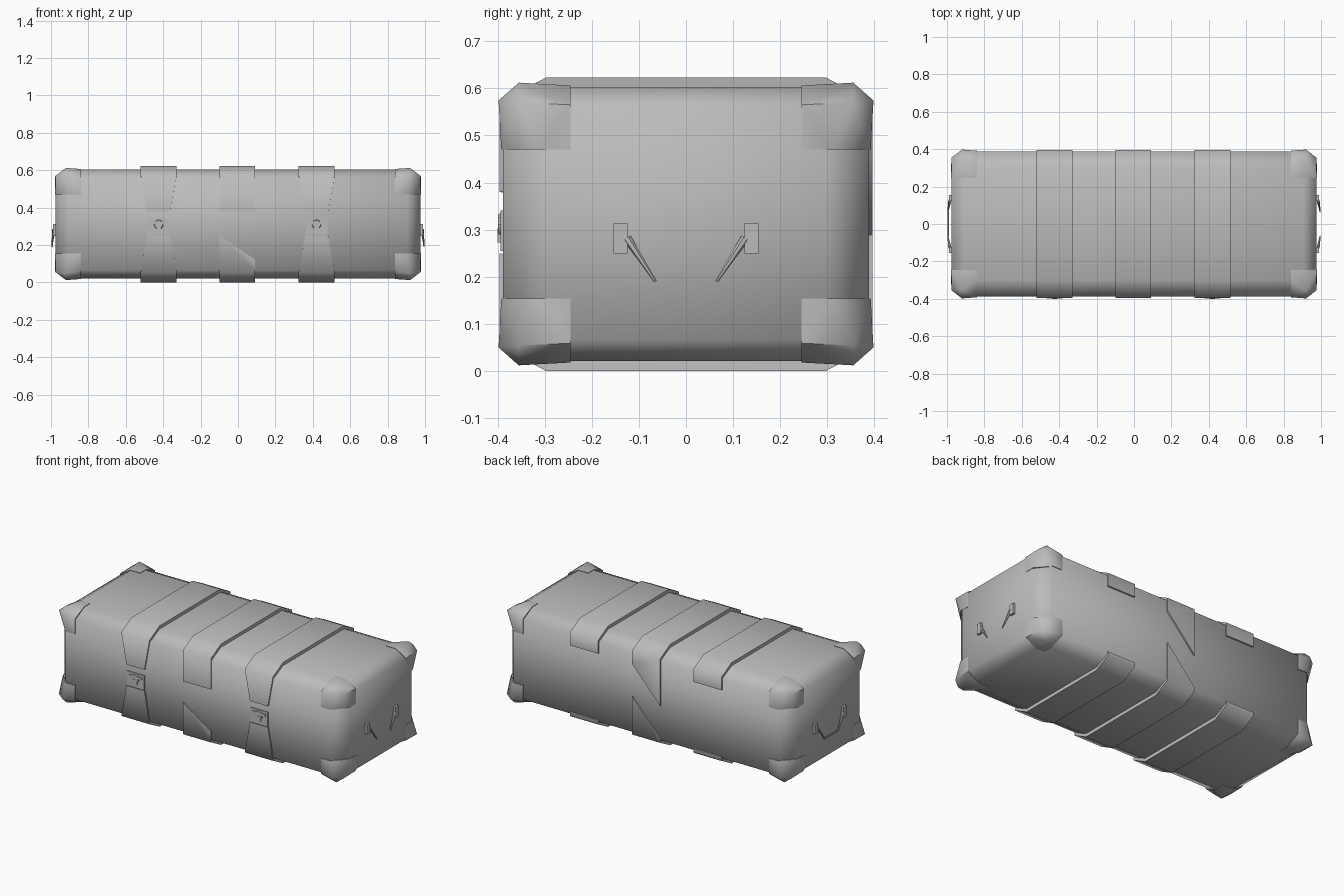
import bpy, bmesh, math
from mathutils import Vector, Matrix

if "Cube" in bpy.data.objects:
    bpy.data.objects.remove(bpy.data.objects["Cube"], do_unlink=True)

grey = bpy.data.materials.new("plain_grey")
grey.use_nodes = True
grey.diffuse_color = (0.5, 0.5, 0.5, 1)
grey.node_tree.nodes["Principled BSDF"].inputs["Base Color"].default_value = (0.5, 0.5, 0.5, 1)

MID = 0.312  # mid height of the case
SIGNS = (-1, 1)


def finish(name, bm, angle=70):
    bmesh.ops.recalc_face_normals(bm, faces=bm.faces)
    mesh = bpy.data.meshes.new(name)
    bm.to_mesh(mesh)
    bm.free()
    mesh.materials.append(grey)
    obj = bpy.data.objects.new(name, mesh)
    bpy.context.collection.objects.link(obj)
    bpy.ops.object.select_all(action='DESELECT')
    obj.select_set(True)
    bpy.context.view_layer.objects.active = obj
    bpy.ops.object.shade_smooth_by_angle(angle=math.radians(angle))
    return obj


def hull(name, points, angle=70):
    bm = bmesh.new()
    for p in points:
        bm.verts.new(p)
    bmesh.ops.convex_hull(bm, input=bm.verts)
    bmesh.ops.dissolve_limit(bm, angle_limit=0.01, verts=bm.verts, edges=bm.edges)
    return finish(name, bm, angle)


def box(name, centre, size):
    bm = bmesh.new()
    bmesh.ops.create_cube(bm, size=1, matrix=Matrix.Translation(centre) @ Matrix.Diagonal((*size, 1)))
    return finish(name, bm, 30)


def rod(name, a, b, r1, r2, sides=6):
    a, b = Vector(a), Vector(b)
    turn = (b - a).to_track_quat('Z', 'Y').to_matrix().to_4x4()
    bm = bmesh.new()
    bmesh.ops.create_cone(bm, cap_ends=True, segments=sides, radius1=r1, radius2=r2,
                          depth=(b - a).length, matrix=Matrix.Translation((a + b) / 2) @ turn)
    return finish(name, bm, 40)


# Main case: a box with every edge chamfered
X, Y, Z = 0.976, 0.388, 0.291
cx, cy, cz = 0.07, 0.09, 0.045
body = []
for sx in SIGNS:
    for sy in SIGNS:
        for sz in SIGNS:
            for x, y, z in ((X, Y - cy, Z - cz), (X - cx, Y, Z - cz), (X - cx, Y - cy, Z)):
                body.append((sx * x, sy * y, MID + sz * z))
hull("case_body", body)

# Corner guards: a square patch on each side with a bulging tip
GUARD = [(.84, .245, .158), (.84, .245, .294), (.84, .30, .294), (.84, .392, .253),
         (.84, .392, .158), (.905, .392, .158), (.978, .31, .158), (.978, .245, .158),
         (.978, .245, .253), (.905, .245, .294),
         (.975, .355, .258), (.92, .398, .262), (.92, .355, .300)]
for sx in SIGNS:
    for sy in SIGNS:
        for sz in SIGNS:
            name = "corner_guard_%s_%s_%s" % ("left" if sx > 0 else "right",
                                              "back" if sy > 0 else "front",
                                              "top" if sz > 0 else "bottom")
            hull(name, [(sx * x, sy * y, MID + sz * z) for x, y, z in GUARD], 50)


# Straps: a folded band; ends gives (front, back) end heights for the -x and +x edges
def strap(name, centre, ends, top=True, taper=1.0):
    bm = bmesh.new()
    rows = []
    for side, (front, back) in zip(SIGNS, ends):
        fold = [(-.396, .57), (-.297, .623), (.297, .623), (.396, .57)]
        if not top:
            fold = [(y, .623 - z) for y, z in fold]
        path = [(-.396, front)] + fold + [(.396, back)]
        rows.append([bm.verts.new((centre + side * .096 * (taper if i == 0 else 1), y, z))
                     for i, (y, z) in enumerate(path)])
    a, b = rows
    count = len(a)
    for i in range(count):
        j = (i + 1) % count
        bm.faces.new((a[i], a[j], b[j], b[i]))
    bm.faces.new(a)
    bm.faces.new(b)
    finish(name, bm)


for label, x in (("right", -.424), ("left", .42)):
    strap(label + "_strap_top", x, [(.38, .49)] * 2, True, .64)
    strap(label + "_strap_bottom", x, [(.25, .075)] * 2, False, .64)

    # Latch between the strap ends
    box(label + "_latch_plate", (x, -.388, .298), (.118, .012, .086))
    rod(label + "_latch_knob", (x, -.39, .31), (x, -.399, .31), .028, .022, 10)
    box(label + "_latch_bar", (x, -.395, .318), (.085, .008, .016))
    box(label + "_latch_tongue", (x, -.396, .288), (.025, .008, .03))

strap("centre_strap_top", -.004, [(.38, .28), (.38, .49)])
strap("centre_strap_bottom", -.004, [(.25, .075), (.12, .29)], False)

# Carrying handles: two brackets and thin arms on each end
for label, s in (("right", -1), ("left", 1)):
    for sy in SIGNS:
        side = "back" if sy > 0 else "front"
        box("%s_handle_bracket_%s" % (label, side), (s * .981, sy * .139, .281), (.018, .03, .064))
        rod("%s_handle_arm_%s" % (label, side), (s * .985, sy * .125, .282),
            (s * .995, sy * .065, .19), .009, .003)
rod("right_handle_grip", (-.993, -.068, .192), (-.993, .068, .192), .005, .005)
